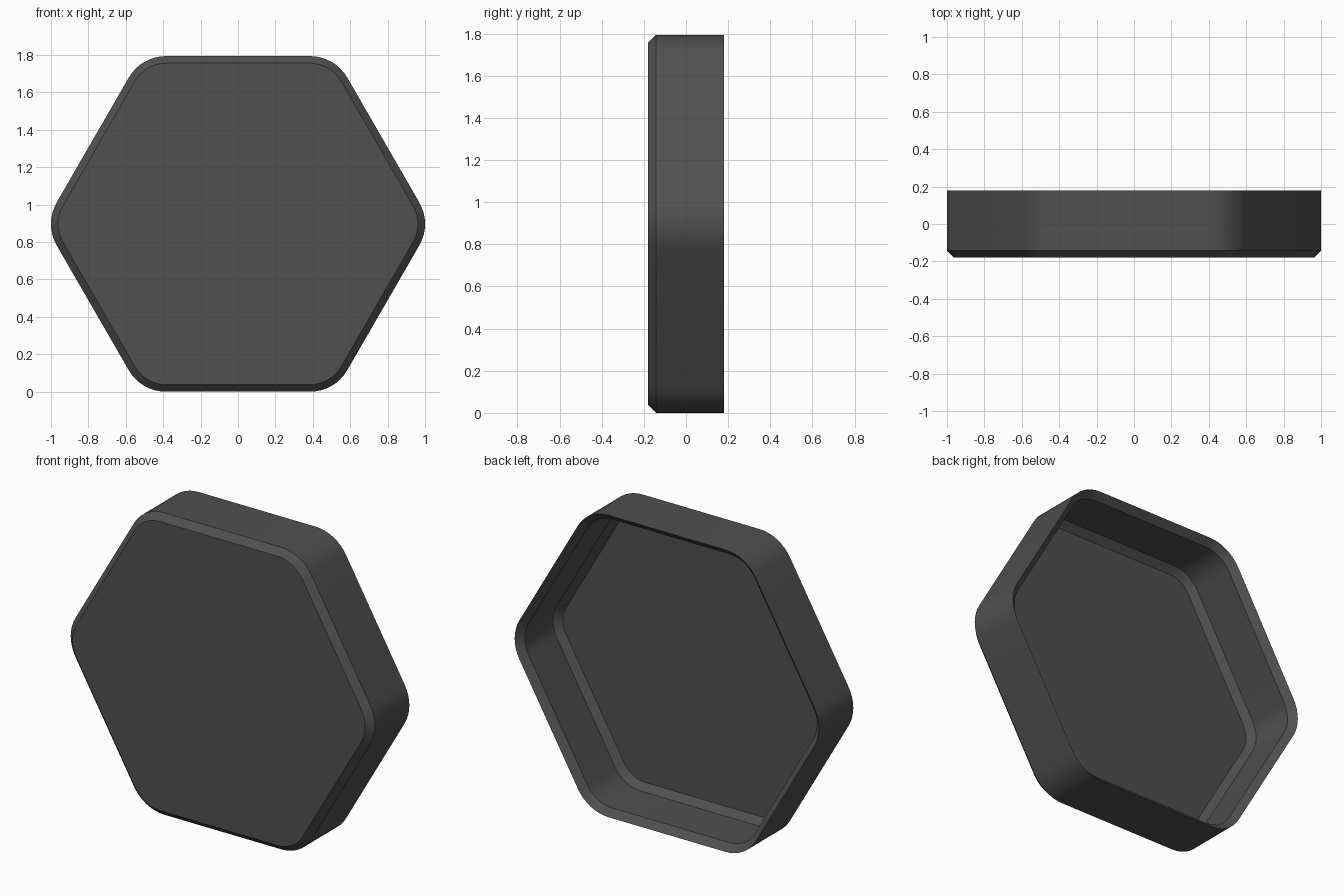
import bpy, bmesh
from math import cos, sin, pi, radians

cube = bpy.data.objects.get("Cube")
if cube:
    bpy.data.objects.remove(cube)

APOTHEM, CORNER, STEPS = 0.897, 0.23, 8
HALF_DEPTH, BEVEL, WALL, FLOOR = 0.18, 0.038, 0.04, 0.02


def hex_ring(bm, inset, y):
    """Rounded hexagon, inset evenly from the outer outline."""
    centre = (APOTHEM - CORNER) / cos(pi / 6)
    radius = CORNER - inset
    ring = []
    for corner in range(6):
        mid = corner * pi / 3
        for i in range(STEPS + 1):
            a = mid - pi / 6 + i / STEPS * pi / 3
            ring.append(bm.verts.new((centre * cos(mid) + radius * cos(a), y,
                                      APOTHEM + centre * sin(mid) + radius * sin(a))))
    return ring


def material(name, value):
    mat = bpy.data.materials.new(name)
    mat.use_nodes = True
    colour = (value, value, value, 1)
    mat.diffuse_color = colour
    mat.node_tree.nodes["Principled BSDF"].inputs["Base Color"].default_value = colour
    return mat


# Hollow cap: section from the front face, around the rim, to the inner floor
inner = -HALF_DEPTH + FLOOR
section = [(BEVEL, -HALF_DEPTH), (0, -HALF_DEPTH + BEVEL), (0, HALF_DEPTH),
           (WALL, HALF_DEPTH - BEVEL), (WALL, inner + BEVEL), (WALL + BEVEL, inner)]
bm = bmesh.new()
rings = [hex_ring(bm, inset, y) for inset, y in section]
for a, b in zip(rings, rings[1:]):
    for i in range(len(a)):
        j = (i + 1) % len(a)
        bm.faces.new((a[i], a[j], b[j], b[i]))
bm.faces.new(rings[0])
bm.faces.new(rings[-1])
bmesh.ops.recalc_face_normals(bm, faces=bm.faces)

mesh = bpy.data.meshes.new("hexagonal_cap")
bm.to_mesh(mesh)
bm.free()
mesh.materials.append(material("dark grey", 0.08))
cap = bpy.data.objects.new("hexagonal_cap", mesh)
bpy.context.collection.objects.link(cap)

# Smooth round corners, crisp bevels
bpy.ops.object.select_all(action='DESELECT')
cap.select_set(True)
bpy.context.view_layer.objects.active = cap
bpy.ops.object.shade_smooth_by_angle(angle=radians(30))
